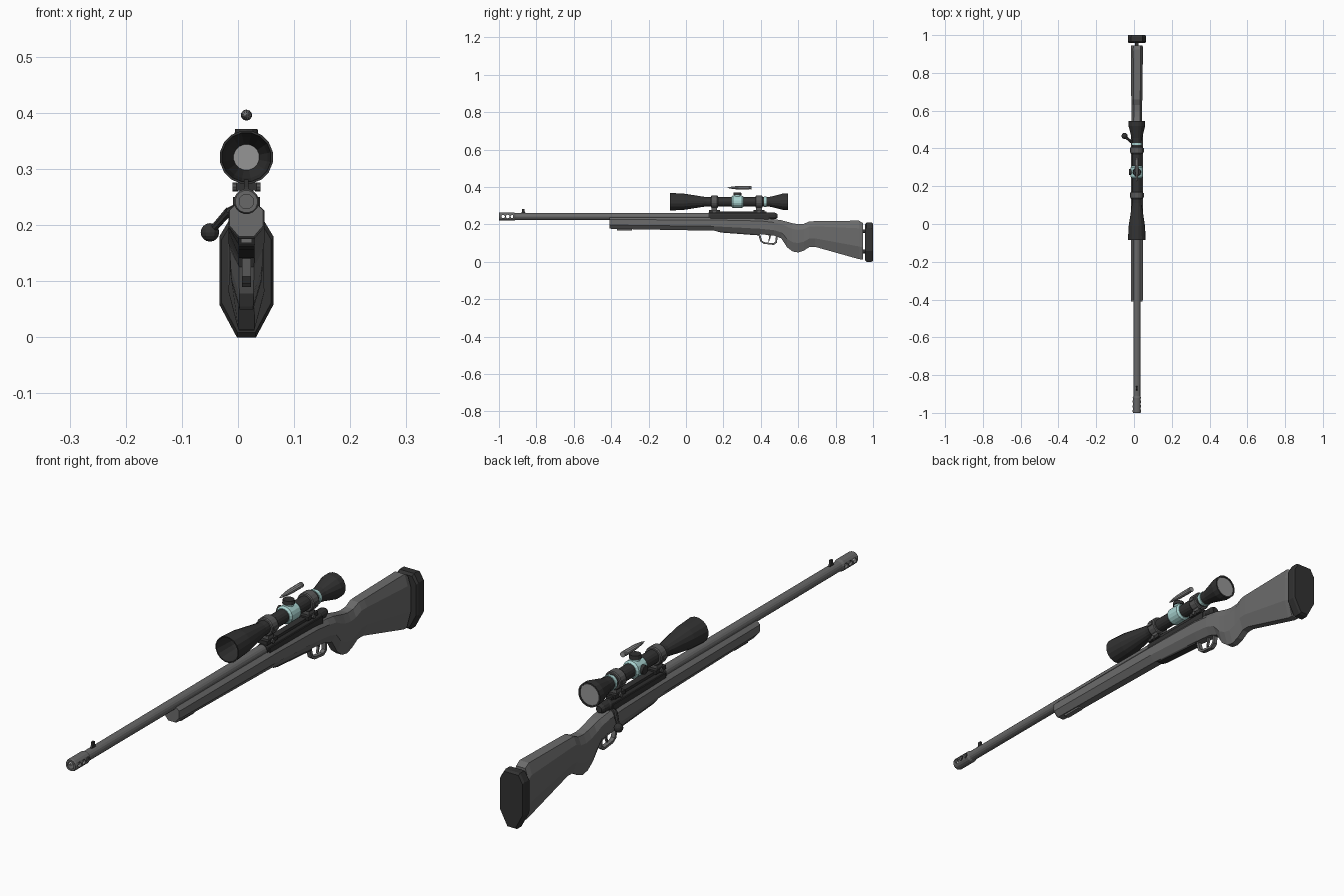
import bpy, bmesh, math
from mathutils import Vector

if "Cube" in bpy.data.objects:
    bpy.data.objects.remove(bpy.data.objects["Cube"])

CX = 0.015          # rifle centre line
BZ, SZ = 0.242, 0.321   # bore and scope heights


def mat(name, r, g, b):
    m = bpy.data.materials.new(name)
    m.diffuse_color = (r, g, b, 1)
    m.use_nodes = True
    m.node_tree.nodes["Principled BSDF"].inputs["Base Color"].default_value = m.diffuse_color
    return m


GREY = mat("stock grey", 0.15, 0.15, 0.15)
STEEL = mat("barrel steel", 0.14, 0.14, 0.14)
DARK = mat("dark metal", 0.032, 0.032, 0.032)
RING = mat("ring grey", 0.10, 0.10, 0.10)
TEAL = mat("pale teal", 0.40, 0.66, 0.64)
LENS = mat("lens grey", 0.30, 0.30, 0.30)


def finish(name, bm, m):
    bmesh.ops.recalc_face_normals(bm, faces=bm.faces)
    me = bpy.data.meshes.new(name)
    bm.to_mesh(me)
    bm.free()
    me.materials.append(m)
    ob = bpy.data.objects.new(name, me)
    bpy.context.collection.objects.link(ob)
    return ob


def loft(name, rings, m, loop=False):
    """Skin equal-length rings; loop joins last ring to first, otherwise caps."""
    bm = bmesh.new()
    vs = [[bm.verts.new(p) for p in r] for r in rings]
    n = len(vs[0])
    pairs = list(zip(vs, vs[1:])) + ([(vs[-1], vs[0])] if loop else [])
    for a, b in pairs:
        for i in range(n):
            j = (i + 1) % n
            bm.faces.new((a[i], a[j], b[j], b[i]))
    if not loop:
        bm.faces.new(vs[0])
        bm.faces.new(vs[-1])
    return finish(name, bm, m)


def lathe(name, prof, z, m, n=16, loop=False, x=CX):
    """Turn (y, radius) pairs about an axis along y."""
    rings = [[(x + r * math.cos(2 * math.pi * (i + .5) / n), y,
               z + r * math.sin(2 * math.pi * (i + .5) / n)) for i in range(n)]
             for y, r in prof]
    return loft(name, rings, m, loop)


def rod(name, a, b, r1, r2, m, n=12):
    """Tapered rod between two points."""
    a, b = Vector(a), Vector(b)
    q = (b - a).to_track_quat('Z', 'Y')
    rings = [[p + q @ Vector((r * math.cos(2 * math.pi * i / n), r * math.sin(2 * math.pi * i / n), 0))
              for i in range(n)] for p, r in ((a, r1), (b, r2))]
    return loft(name, rings, m)


def prism(name, pts, hw, m):
    """Side outline of (y, z) points, extruded across x."""
    return loft(name, [[(CX + s * hw, y, z) for y, z in pts] for s in (-1, 1)], m)


def box(name, y0, y1, z0, z1, hw, m):
    return prism(name, [(y0, z0), (y1, z0), (y1, z1), (y0, z1)], hw, m)


# Stock: eight-sided sections (y, bottom, top, half width)
def section(y, zb, zt, w):
    h = zt - zb
    half = [(.45 * w, zb), (w, zb + .33 * h), (w, zt - .2 * h), (.6 * w, zt)]
    return [(CX + x, y, z) for x, z in half] + [(CX - x, y, z) for x, z in reversed(half)]


loft("stock", [section(*s) for s in (
    (-.41, .180, .238, .030), (-.40, .176, .238, .032), (.15, .166, .238, .032),
    (.40, .147, .236, .032), (.47, .140, .228, .032), (.51, .125, .222, .030),
    (.54, .078, .214, .028), (.57, .055, .206, .027), (.60, .050, .201, .027),
    (.63, .060, .203, .027), (.66, .079, .216, .029), (.69, .080, .217, .030),
    (.925, .014, .220, .032), (.945, .012, .207, .031))], GREY)
box("forend_rail", -.37, -.29, .168, .180, .010, GREY)

# Butt pad on two spacer rods
pad = [(.017, 0), (.048, .058), (.048, .180), (.030, .210)]
pad += [(-x, z) for x, z in reversed(pad)]
loft("butt_pad", [[(CX + x * s, y, .105 + (z - .105) * s) for x, z in pad]
                  for y, s in ((.957, .92), (.965, 1), (.991, 1), (1.0, .95))], DARK)
for i, z in enumerate((.055, .163)):
    rod(f"pad_spacer_{i}", (CX, .93, z), (CX, .965, z), .010, .010, DARK)

# Barrel, with a hollow muzzle brake pierced by three side holes
lathe("barrel", [(-.925, .0185), (.14, .0195)], BZ, STEEL)
brake = lathe("muzzle_brake", [(-1.0, .020), (-.994, .0225), (-.92, .0225), (-.91, .018),
                               (-.91, .013), (-1.0, .013)], BZ, STEEL, loop=True)
for i, y in enumerate((-.978, -.953, -.928)):
    cut = rod(f"brake_cutter_{i}", (CX - .05, y, BZ), (CX + .05, y, BZ), .0095, .0095, STEEL)
    cut.hide_render = True
    cut.hide_set(True)
    mod = brake.modifiers.new("hole", 'BOOLEAN')
    mod.operation, mod.object, mod.solver = 'DIFFERENCE', cut, 'EXACT'
prism("front_sight", [(-.885, .255), (-.855, .255), (-.862, .268), (-.864, .281),
                      (-.876, .281), (-.876, .268)], .004, DARK)

# Receiver, rail and bolt
lathe("receiver", [(.12, .0215), (.44, .0215), (.45, .018)], BZ, DARK)
box("receiver_side", .13, .44, .222, .250, .024, DARK)
box("scope_rail", .13, .43, .255, .270, .012, DARK)
lathe("bolt_shroud", [(.44, .018), (.475, .018), (.488, .012)], BZ + .003, DARK, 12)
rod("bolt_root", (CX, .432, .238), (-.018, .436, .222), .010, .008, DARK, 8)
rod("bolt_handle", (-.016, .436, .225), (-.050, .465, .187), .008, .006, DARK, 8)
bm = bmesh.new()
bmesh.ops.create_uvsphere(bm, u_segments=12, v_segments=8, radius=.0165)
bmesh.ops.translate(bm, verts=bm.verts, vec=(-.050, .466, .187))
finish("bolt_knob", bm, DARK)

# Floor plate, trigger guard and trigger
prism("floor_plate", [(.16, .172), (.39, .155), (.39, .141), (.19, .156), (.165, .162)], .014, DARK)
prism("trigger_guard", [(.375, .152), (.388, .140), (.398, .108), (.415, .096), (.470, .090),
                        (.487, .103), (.490, .145), (.481, .145), (.478, .108), (.466, .099),
                        (.418, .105), (.407, .112), (.398, .143), (.388, .156)], .008, STEEL)
prism("trigger", [(.440, .150), (.456, .150), (.452, .130), (.444, .108), (.439, .108),
                  (.444, .130)], .004, STEEL)

# Scope: hollow objective funnel, tube, eyepiece
lathe("scope_body", [(-.085, .048), (-.01, .044), (.11, .025), (.43, .025), (.455, .028),
                     (.52, .045), (.545, .045), (.545, .039), (.535, .039), (.43, .021),
                     (.06, .022), (-.01, .038), (-.085, .044)], SZ, DARK, loop=True)
lathe("objective_lens", [(.055, .0245), (.06, .0235)], SZ, LENS)
lathe("eyepiece_lens", [(.535, .0395), (.542, .0395)], SZ, LENS)
lathe("eyepiece_band", [(.418, .028), (.430, .028)], SZ, TEAL)

# Turret block with caps on top and bolt side
lathe("turret_block", [(.242, .027), (.25, .033), (.30, .033), (.308, .027)], SZ, TEAL)
rod("top_turret_base", (CX, .275, SZ + .02), (CX, .275, SZ + .038), .018, .018, TEAL)
rod("top_turret_cap", (CX, .275, SZ + .036), (CX, .275, SZ + .050), .022, .020, DARK)
rod("side_turret_cap", (CX - .02, .275, SZ), (CX - .041, .275, SZ), .017, .016, DARK)

# Scope rings and their clamps
for i, y in enumerate((.152, .390)):
    lathe(f"scope_ring_{i}", [(y - .019, .031), (y - .015, .034), (y + .015, .034), (y + .019, .031)],
          SZ, RING)
    box(f"ring_foot_{i}", y - .015, y + .015, .272, .295, .014, RING)
    box(f"ring_base_{i}", y - .030, y + .030, .262, .276, .019, DARK)
    for s in (-1, 1):
        rod(f"ring_screw_{i}_{s}", (CX + s * .015, y, .268), (CX + s * .025, y, .268), .008, .008, RING, 8)
        box(f"ring_lug_{i}_{s}", y - .012, y + .012, SZ - .006, SZ + .006, .037, RING)

# Loose cartridge floating above the scope
lathe("cartridge", [(.222, .001), (.235, .0045), (.262, .008), (.285, .0095), (.338, .010),
                    (.340, .008), (.344, .008), (.345, .010), (.350, .010)], .396, LENS, 10)
